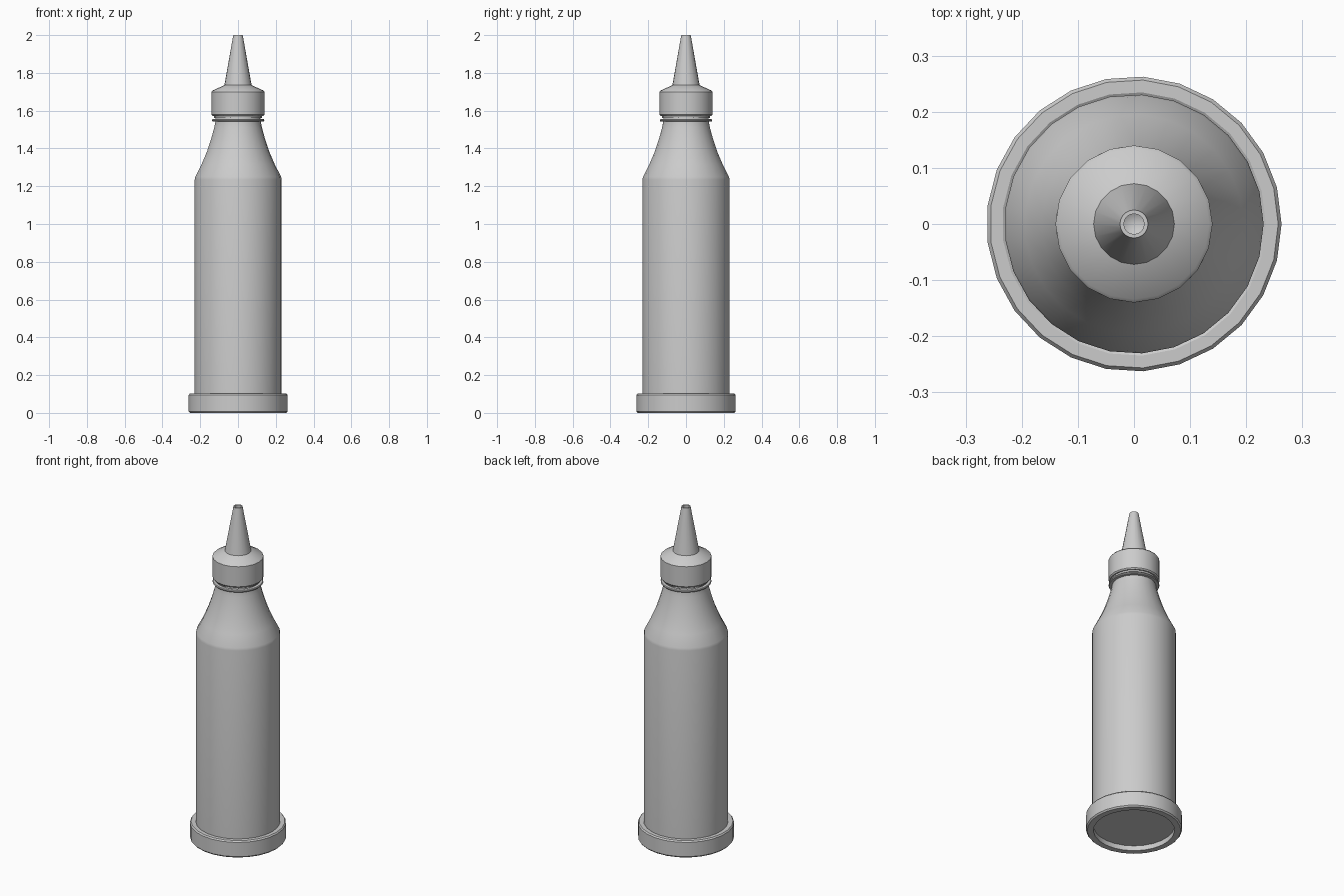
import bpy, math

if "Cube" in bpy.data.objects:
    bpy.data.objects.remove(bpy.data.objects["Cube"])


def lathe(name, profile, sides, closed=False):
    """Revolve (radius, z) points; radius 0 makes a pole."""
    verts, rings, faces = [], [], []
    for r, z in profile:
        n = 1 if r == 0 else sides
        rings.append([len(verts) + i % n for i in range(sides)])
        for i in range(n):
            a = 2 * math.pi * i / sides
            verts.append((r * math.cos(a), r * math.sin(a), z))
    pairs = list(zip(rings, rings[1:]))
    if closed:
        pairs.append((rings[-1], rings[0]))
    for a, b in pairs:
        for i in range(sides):
            j = (i + 1) % sides
            faces.append(list(dict.fromkeys((a[i], a[j], b[j], b[i]))))
    mesh = bpy.data.meshes.new(name)
    mesh.from_pydata(verts, [], faces)
    mesh.update()
    obj = bpy.data.objects.new(name, mesh)
    bpy.context.collection.objects.link(obj)
    bpy.ops.object.select_all(action='DESELECT')
    obj.select_set(True)
    bpy.context.view_layer.objects.active = obj
    bpy.ops.object.shade_smooth_by_angle(angle=math.radians(30))
    return obj


# bottle body with tapered shoulder and neck
lathe("bottle_body", [
    (0, 0.03), (0.231, 0.03), (0.231, 1.235), (0.228, 1.25), (0.195, 1.315),
    (0.165, 1.385), (0.142, 1.455), (0.127, 1.51), (0.12, 1.545),
    (0.12, 1.66), (0, 1.66)], 25)

# foot ring around the base
lathe("base_ring", [
    (0.222, 0.0), (0.256, 0.0), (0.263, 0.008), (0.263, 0.094),
    (0.257, 0.102), (0.235, 0.102), (0.222, 0.094)], 25, closed=True)

# thin collar on the neck
lathe("neck_collar", [
    (0.11, 1.543), (0.136, 1.543), (0.139, 1.547), (0.139, 1.551),
    (0.136, 1.555), (0.11, 1.555)], 25, closed=True)

# tamper band just under the cap
lathe("cap_band", [
    (0.11, 1.562), (0.127, 1.562), (0.127, 1.575), (0.11, 1.575)], 20, closed=True)

# screw cap with sloped top and hollow nozzle
lathe("cap_nozzle", [
    (0.118, 1.572), (0.134, 1.572), (0.14, 1.579), (0.14, 1.70),
    (0.134, 1.707), (0.072, 1.735), (0.025, 2.0), (0.018, 2.0),
    (0.018, 1.93), (0, 1.92)], 20)
